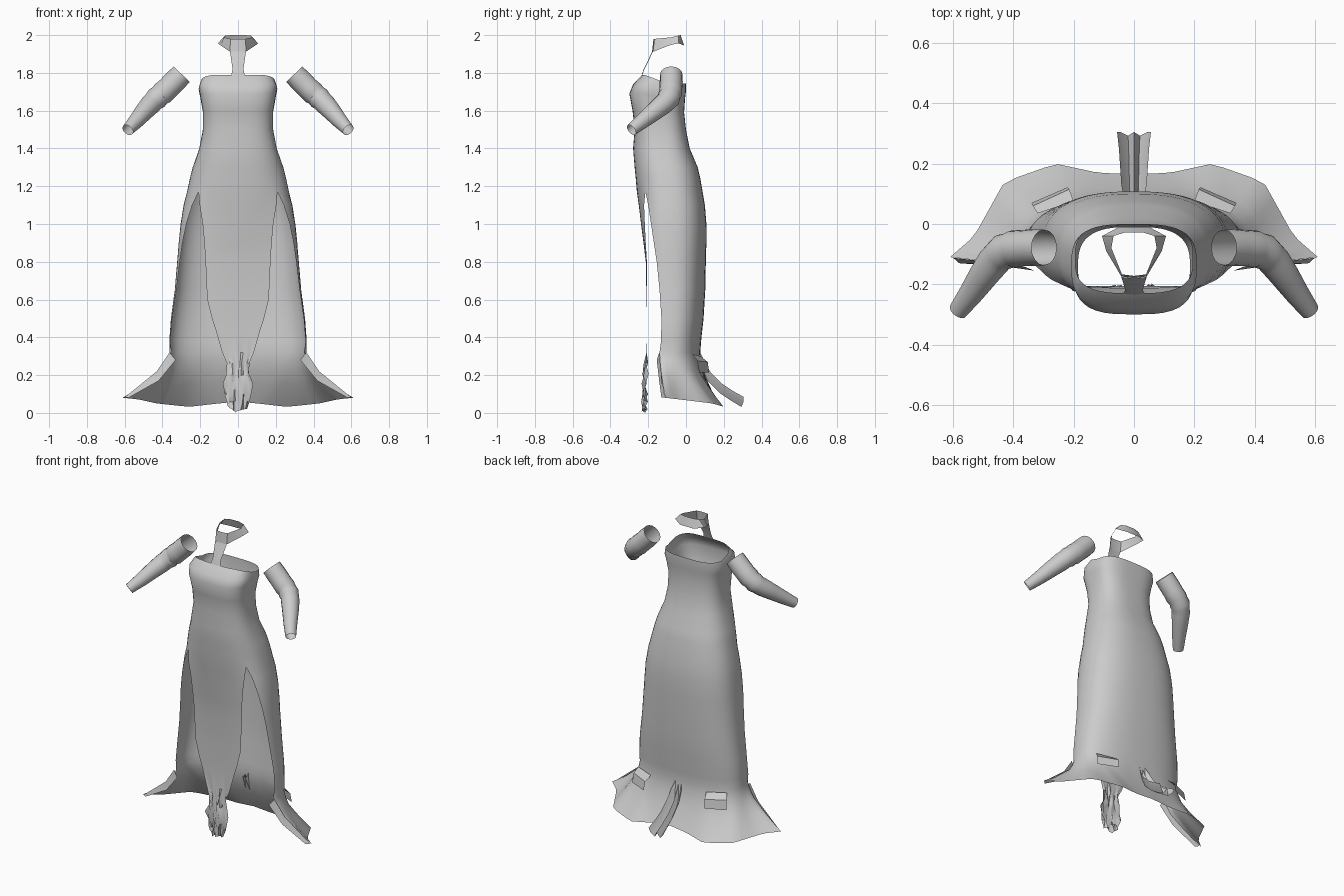
import bpy, bmesh, math, random
from mathutils import Vector

if "Cube" in bpy.data.objects:
    bpy.data.objects.remove(bpy.data.objects["Cube"])

random.seed(4)


def build(name, grids, closed=False, angle=45):
    """Make one object from grids of points (lists of rows)."""
    bm = bmesh.new()
    for rows in grids:
        vs = [[bm.verts.new(p) for p in r] for r in rows]
        n = len(rows[0])
        for a, b in zip(vs, vs[1:]):
            for i in range(n if closed else n - 1):
                j = (i + 1) % n
                bm.faces.new((a[i], a[j], b[j], b[i]))
    bmesh.ops.remove_doubles(bm, verts=bm.verts, dist=0.0005)
    bmesh.ops.recalc_face_normals(bm, faces=bm.faces)
    me = bpy.data.meshes.new(name)
    bm.to_mesh(me)
    bm.free()
    ob = bpy.data.objects.new(name, me)
    bpy.context.collection.objects.link(ob)
    bpy.ops.object.select_all(action='DESELECT')
    ob.select_set(True)
    bpy.context.view_layer.objects.active = ob
    bpy.ops.object.shade_smooth_by_angle(angle=math.radians(angle))
    return ob


def lerp_path(pts, f):
    f = max(0, min(1, f)) * (len(pts) - 1)
    i = min(int(f), len(pts) - 2)
    return Vector(pts[i]).lerp(Vector(pts[i + 1]), f - i)


def mirror_half(half):
    """Half outline starting at x = 0 -> whole row."""
    return [(-x, y, z) for x, y, z in reversed(half[1:])] + list(half)


# Gown cross-sections: z, half width, front y, back y, seam/slit y
SECTIONS = [
    (1.79, .195, -.230, .000, -.20), (1.74, .208, -.280, .000, -.235),
    (1.69, .200, -.300, -.005, -.25), (1.60, .186, -.283, -.010, -.235),
    (1.50, .186, -.272, .000, -.225), (1.40, .205, -.280, .020, -.23),
    (1.30, .240, -.272, .062, -.225), (1.24, .255, -.266, .076, -.22),
    (1.17, .270, -.260, .088, -.215),
    (1.10, .288, -.262, .100, -.200), (1.00, .304, -.268, .108, -.185),
    (.90, .314, -.270, .108, -.170), (.80, .322, -.265, .105, -.155),
    (.65, .335, -.260, .102, -.140), (.50, .355, -.250, .093, -.130),
    (.38, .364, -.250, .080, -.132), (.32, .362, -.240, .076, -.140)]
SPLIT, NF, NB = 9, 12, 36


def exponent(z):  # boxier toward the neckline
    return 2.5 + .6 * max(0, min(1, (z - 1.3) / .4))


def ring(sec, t):
    z, w, yf, yb, _ = sec
    n = exponent(z)

    def power(v):
        return math.copysign(abs(v) ** (2 / n), v)
    c, d = (yf + yb) / 2, (yb - yf) / 2
    y = c - d * power(math.cos(t))
    if z > 1.55:  # neckline dips toward the back
        z -= .045 * (z - 1.55) / .24 * max(0, min(1, (y + .22) / .12))
    return (w * power(math.sin(t)), y, z)


def slit_angle(sec):
    z, _, yf, yb, ye = sec
    c, d = (yf + yb) / 2, (yb - yf) / 2
    return math.acos(((c - ye) / d) ** (exponent(z) / 2))


# Front: bodice front running into the long narrow panel
front = []
for s in SECTIONS[:SPLIT]:
    t = slit_angle(s)
    front.append([ring(s, t * (2 * i / NF - 1)) for i in range(NF + 1)])
PANEL = [(1.10, .203, -.250, -.222), (1.00, .187, -.238, -.218),
         (.90, .178, -.225, -.213), (.80, .172, -.213, -.207),
         (.60, .163, -.209, -.206), (.50, .138, -.206, -.206),
         (.42, .112, -.206, -.206), (.32, .084, -.208, -.208),
         (.26, .060, -.214, -.210), (.20, .064, -.222, -.212),
         (.15, .076, -.226, -.214), (.10, .072, -.228, -.214),
         (.06, .064, -.224, -.214), (.03, .052, -.220, -.215)]
for k, (z, w, yc, ye) in enumerate(PANEL):
    row = []
    for i in range(NF + 1):
        u = 2 * i / NF - 1
        g = max(0, min(1, (.33 - z) / .1))     # crumpled foot of the panel
        fold = g * (.008 * (1 if (i // 2 + k) % 2 else -1)
                    + random.uniform(-.009, .009))
        hem = -.026 * (1 - u * u) if z < .05 else 0
        row.append((w * u + g * random.uniform(-.006, .006),
                    yc + (ye - yc) * u * u + fold,
                    z + hem + g * random.uniform(-.004, .008)))
    front.append(row)

# Back: bodice back and skirt, open at the two front slits
back = []
for s in SECTIONS:
    t = slit_angle(s)
    back.append([ring(s, t + (2 * math.pi - 2 * t) * i / NB)
                 for i in range(NB + 1)])

# Train: flares from the skirt hem to a wide pointed rim
RIM = [(.61, -.11, .08), (.53, -.04, .072), (.43, .14, .05),
       (.26, .20, .032), (.12, .17, .048), (0, .165, .06)]
hem_row = back[-1]
train = [hem_row]
for f, h in ((.06, .16), (.18, .36), (.45, .60), (.75, .83), (1, 1)):
    row = []
    for i in range(NB + 1):
        u = i / NB
        rim = lerp_path(RIM, 2 * min(u, 1 - u))
        if u > .5:
            rim.x = -rim.x
        p = Vector(hem_row[i])
        out = p.lerp(rim, f)
        out.z = p.z + (rim.z - p.z) * h
        pleat = math.sin(math.pi * f) * .012 * math.sin(14 * math.pi * abs(u - .5))
        out.z += pleat
        out.y -= pleat * .6
        row.append(out)
    train.append(row)
build("gown", [front, back, train])

# Turned-back front hem of the train and box-like hem flaps
for side in (-1, 1):
    turn = [[(side * x, y, z) for x, y, z in r] for r in (
        [(.362, -.142, .32), (.43, -.132, .22), (.60, -.112, .082)],
        [(.33, -.155, .28), (.42, -.142, .17), (.58, -.13, .08)])]
    build("hem_return", [turn])
    flap = [[(side * x, y, z) for x, y, z in r] for r in (
        [(.20, .076, .30), (.32, .035, .31)],
        [(.215, .115, .27), (.335, .06, .275)],
        [(.22, .122, .215), (.34, .07, .215)])]
    build("hem_flap", [flap], angle=20)

# Tail: folded channel strip trailing behind
TAIL = [(.075, .32, .285, .022), (.10, .27, .225, .036), (.13, .215, .165, .042),
        (.19, .155, .105, .046), (.25, .115, .065, .05), (.305, .085, .032, .056)]
tail = [mirror_half([(0, y, zt - .015), (w * .35, y - .012, zb),
                     (w * .8, y, (zt + zb) / 2), (w, y, zt)])
        for y, zt, zb, w in TAIL]
build("tail_strip", [tail], angle=30)

# Collar ring and the strap joining it to the neckline
top = mirror_half([(0, -.172, 1.98), (.04, -.167, 1.98), (.075, -.08, 1.988),
                   (.068, -.04, 1.998), (.03, -.028, 2.0)])
low = mirror_half([(0, -.180, 1.91), (.042, -.174, 1.912), (.092, -.09, 1.945),
                   (.106, -.04, 1.957), (.05, -.01, 1.945)])
build("collar", [[top, low]], closed=True, angle=35)
strap = [mirror_half([(0, y - .004, z), (w, y, z)]) for z, y, w in
         ((1.912, -.176, .042), (1.87, -.195, .036), (1.82, -.220, .029),
          (1.787, -.231, .036))]
build("neck_strap", [strap])

# Sleeves: bent open tubes with small elbow wrinkles
ARM = [((.298, -.078, 1.793), .059), ((.335, -.078, 1.755), .061),
       ((.370, -.080, 1.720), .060), ((.400, -.083, 1.692), .062),
       ((.415, -.086, 1.680), .057), ((.430, -.092, 1.666), .061),
       ((.447, -.104, 1.650), .055), ((.465, -.124, 1.631), .055),
       ((.500, -.172, 1.592), .049), ((.540, -.230, 1.545), .041),
       ((.584, -.289, 1.498), .032)]
for side in (-1, 1):
    rows = []
    for k, (c, r) in enumerate(ARM):
        c = Vector(c)
        d = Vector(ARM[min(k + 1, len(ARM) - 1)][0]) - Vector(ARM[max(k - 1, 0)][0])
        d.normalize()
        a = d.cross(Vector((0, 1, 0))).normalized()
        b = d.cross(a)
        row = []
        for i in range(16):
            t = 2 * math.pi * i / 16
            p = c + (a * math.cos(t) + b * math.sin(t)) * r
            row.append((side * p.x, p.y, p.z))
        rows.append(row)
    build("sleeve_right" if side > 0 else "sleeve_left", [rows], closed=True)
